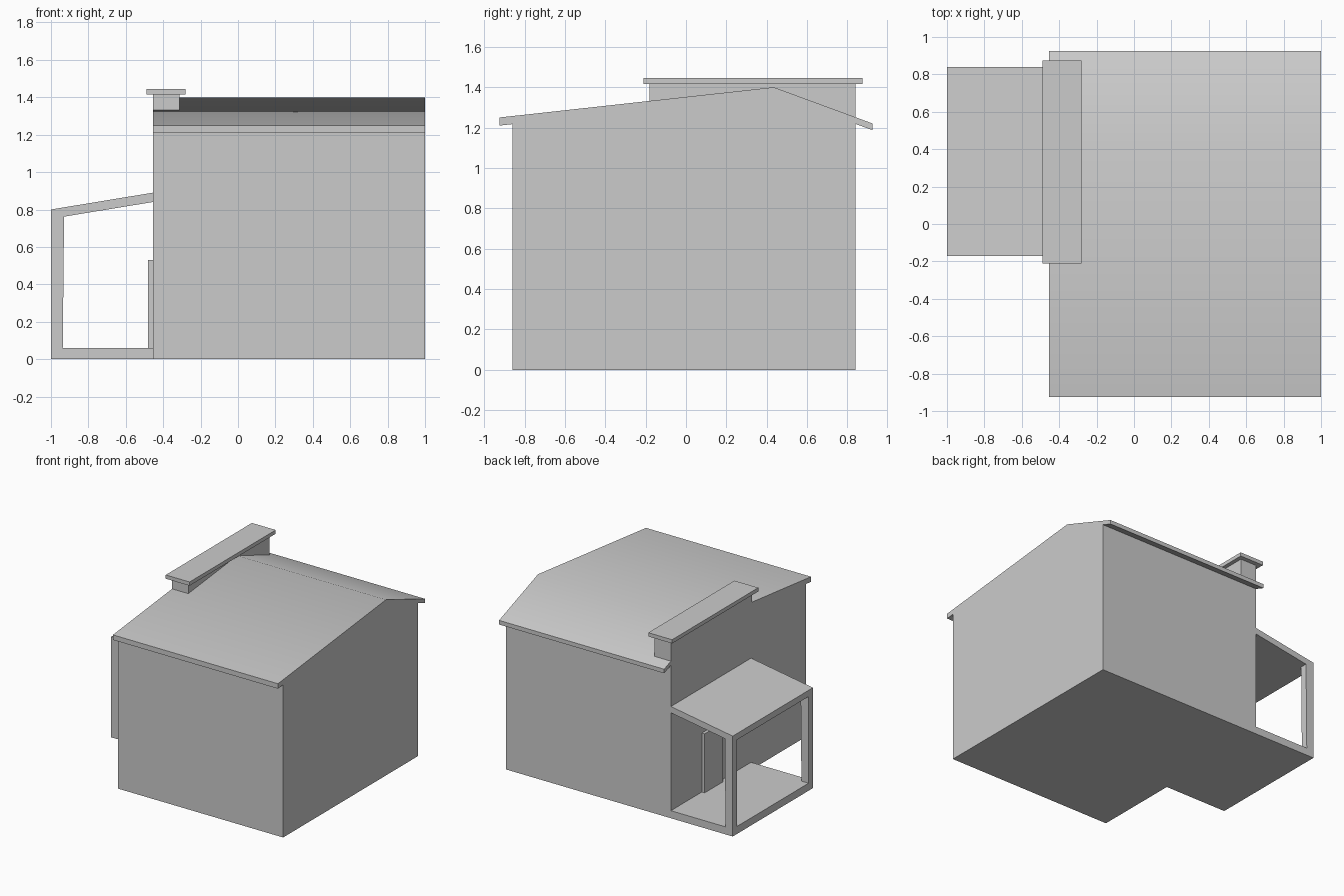
import bpy, bmesh, math

if "Cube" in bpy.data.objects:
    bpy.data.objects.remove(bpy.data.objects["Cube"])


def prism(name, profile, a, b, axis):
    """Extrude a 2D profile from a to b: axis 'X' takes (y, z), axis 'Y' takes (x, z)."""
    bm = bmesh.new()
    place = (lambda p, d: (d, p[0], p[1])) if axis == 'X' else (lambda p, d: (p[0], d, p[1]))
    face = bm.faces.new([bm.verts.new(place(p, a)) for p in profile])
    ext = bmesh.ops.extrude_face_region(bm, geom=[face])
    move = [v for v in ext['geom'] if isinstance(v, bmesh.types.BMVert)]
    bmesh.ops.translate(bm, verts=move, vec=place((0, 0), b - a))
    bmesh.ops.recalc_face_normals(bm, faces=bm.faces)
    mesh = bpy.data.meshes.new(name)
    bm.to_mesh(mesh)
    bm.free()
    obj = bpy.data.objects.new(name, mesh)
    bpy.context.collection.objects.link(obj)
    return obj


def box(name, x, y, z):
    return prism(name, [(x[0], z[0]), (x[1], z[0]), (x[1], z[1]), (x[0], z[1])], y[0], y[1], 'Y')


WALL_X = -0.455
PORCH_Y = (-0.17, 0.84)

# House: walls and overhanging roof share one gable profile
house = prism("house_body", [
    (-0.86, 0), (0.84, 0), (0.84, 1.218), (0.925, 1.187), (0.925, 1.22),
    (0.435, 1.40), (-0.925, 1.25), (-0.925, 1.21), (-0.86, 1.217)], WALL_X, 1.0, 'X')

# Soft ridge between the two roof slopes
bpy.context.view_layer.objects.active = house
house.select_set(True)
bpy.ops.object.shade_smooth_by_angle(angle=math.radians(30))

# Long chimney with cap slab
box("chimney", (WALL_X, -0.312), (-0.18, 0.84), (1.15, 1.415))
box("chimney_cap", (-0.49, -0.28), (-0.21, 0.875), (1.415, 1.445))

# Porch floor, sloping roof and two slightly tapered posts
box("porch_floor", (-1.0, WALL_X), PORCH_Y, (0, 0.06))
prism("porch_roof", [(-1.0, 0.80), (WALL_X, 0.89), (WALL_X, 0.84), (-0.93, 0.762), (-1.0, 0.75)],
      *PORCH_Y, 'Y')
post = [(-1.0, 0.06), (-0.937, 0.06), (-0.93, 0.762), (-1.0, 0.75)]
for side, y0 in (("front", PORCH_Y[0]), ("back", PORCH_Y[1] - 0.055)):
    prism("porch_post_" + side, post, y0, y0 + 0.055, 'Y')

# Door centred under the porch
box("door", (-0.48, WALL_X), (0.22, 0.45), (0.06, 0.53))
